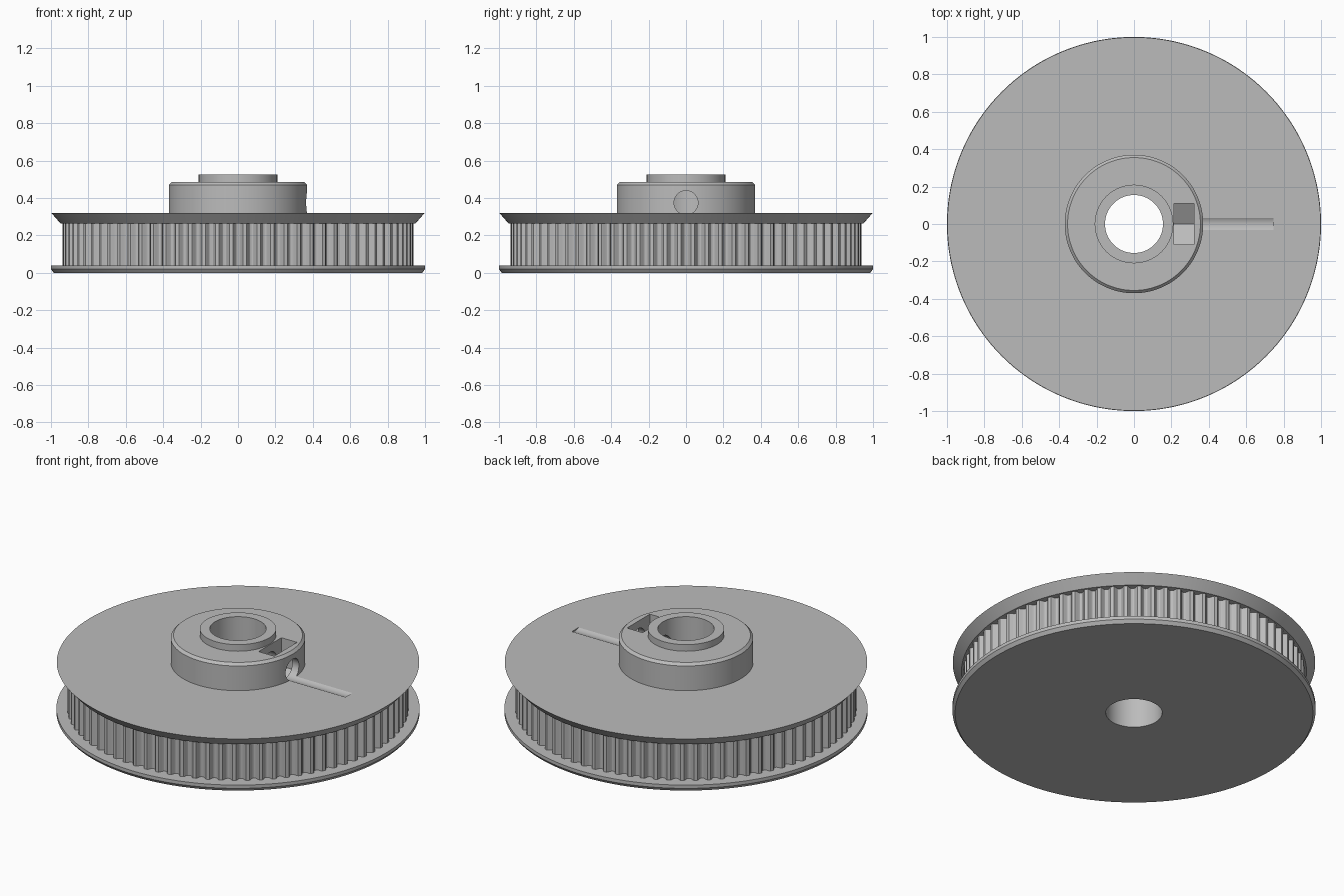
import bpy
import bmesh
from math import sin, cos, pi, tau
from mathutils import Vector

cube = bpy.data.objects.get("Cube")
if cube:
    bpy.data.objects.remove(cube, do_unlink=True)

TEETH = 80
TOOTH_R = 0.94
BORE_R = 0.155
SCREW_Z = 0.375

# Plain grey for the whole part
grey = bpy.data.materials.new("machined_grey")
grey.use_nodes = True
colour = (0.5, 0.5, 0.5, 1)
grey.diffuse_color = colour
grey.node_tree.nodes["Principled BSDF"].inputs["Base Color"].default_value = colour


def make_object(name, bm):
    bmesh.ops.recalc_face_normals(bm, faces=bm.faces[:])
    mesh = bpy.data.meshes.new(name)
    bm.to_mesh(mesh)
    bm.free()
    obj = bpy.data.objects.new(name, mesh)
    bpy.context.collection.objects.link(obj)
    mesh.materials.append(grey)
    return obj


def prism_along_x(name, outline, x0, x1):
    """Extrude a (y, z) outline from x0 to x1."""
    bm = bmesh.new()
    face = bm.faces.new([bm.verts.new((x0, y, z)) for y, z in outline])
    out = bmesh.ops.extrude_face_region(bm, geom=[face])
    moved = [g for g in out["geom"] if isinstance(g, bmesh.types.BMVert)]
    bmesh.ops.translate(bm, verts=moved, vec=Vector((x1 - x0, 0, 0)))
    return make_object(name, bm)


# Belt groove: (fraction of pitch from groove centre, depth)
half_groove = [(0.12, 0.026), (0.22, 0.018), (0.28, 0.008), (0.37, 0)]
groove = [(-f, d) for f, d in reversed(half_groove)] + [(0, 0.0285)] + half_groove
steps = [((i + f) * tau / TEETH, d) for i in range(TEETH) for f, d in groove]

# Pulley section: (radius, height, follows the teeth)
section = [
    (BORE_R, 0, False), (0.985, 0, False), (1, 0.02, False), (1, 0.04, False),
    (TOOTH_R, 0.04, True), (TOOTH_R, 0.265, True),
    (0.95, 0.265, False), (0.998, 0.32, False),
    (0.37, 0.32, False), (0.37, 0.47, False), (0.355, 0.485, False),
    (0.21, 0.485, False), (0.21, 0.525, False), (BORE_R, 0.525, False),
]

# Revolve the section, dipping the toothed rings into the grooves
bm = bmesh.new()
rings = []
for radius, z, toothed in section:
    ring = []
    for angle, depth in steps:
        r = radius - depth if toothed else radius
        ring.append(bm.verts.new((r * cos(angle), r * sin(angle), z)))
    rings.append(ring)
count = len(steps)
for k, ring in enumerate(rings):
    nxt = rings[(k + 1) % len(rings)]
    for i in range(count):
        j = (i + 1) % count
        bm.faces.new((ring[i], ring[j], nxt[j], nxt[i]))
pulley = make_object("belt_pulley", bm)

# Set screw hole and captive nut slot
circle = [(0.064 * cos(a * tau / 48), SCREW_Z + 0.064 * sin(a * tau / 48))
          for a in range(48)]
screw_cutter = prism_along_x("screw_hole_cutter", circle, 0, 0.745)
half_nut = 0.11
corner_z = SCREW_Z - half_nut * 0.577
nut_outline = [(-half_nut, 0.6), (-half_nut, corner_z), (0, SCREW_Z - half_nut * 1.155),
               (half_nut, corner_z), (half_nut, 0.6)]
nut_cutter = prism_along_x("nut_slot_cutter", nut_outline, 0.215, 0.32)

bpy.ops.object.select_all(action="DESELECT")
bpy.context.view_layer.objects.active = pulley
pulley.select_set(True)
for cutter in (screw_cutter, nut_cutter):
    cutter.hide_render = True
    mod = pulley.modifiers.new(cutter.name, "BOOLEAN")
    mod.operation = "DIFFERENCE"
    mod.solver = "EXACT"
    mod.object = cutter
    bpy.ops.object.modifier_apply(modifier=mod.name)
    bpy.data.objects.remove(cutter, do_unlink=True)

# Smooth the round walls, keep machined edges crisp
bpy.ops.object.shade_smooth_by_angle(angle=pi / 7)
